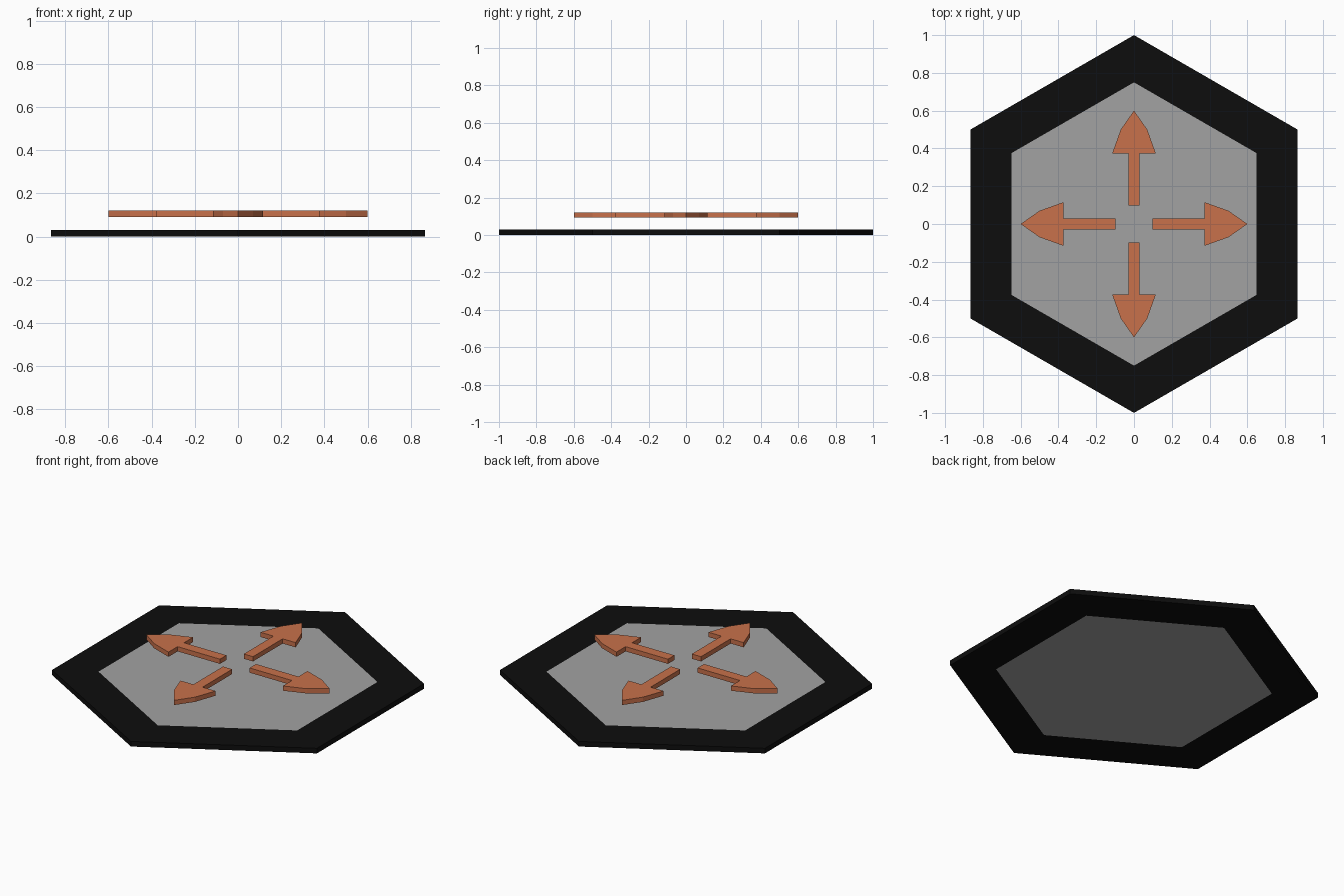
import bpy, bmesh
from math import sin, cos, pi
from mathutils import Matrix

if "Cube" in bpy.data.objects:
    bpy.data.objects.remove(bpy.data.objects["Cube"])


def material(name, color):
    m = bpy.data.materials.new(name)
    m.diffuse_color = (*color, 1)
    m.use_nodes = True
    m.node_tree.nodes["Principled BSDF"].inputs["Base Color"].default_value = m.diffuse_color
    return m


def finish(name, bm, mats):
    bmesh.ops.recalc_face_normals(bm, faces=bm.faces)
    me = bpy.data.meshes.new(name)
    bm.to_mesh(me)
    bm.free()
    for m in mats:
        me.materials.append(m)
    ob = bpy.data.objects.new(name, me)
    bpy.context.collection.objects.link(ob)
    return ob


black = material("black", (0.004, 0.004, 0.004))
grey = material("grey", (0.36, 0.36, 0.36))
orange = material("orange", (0.58, 0.165, 0.07))

# Hexagonal tile: black border with a flush grey panel on both faces
bm = bmesh.new()
rings = {}
for z in (0, 0.03):
    for r in (1, 0.75):
        rings[r, z] = [bm.verts.new((r * sin(i * pi / 3), r * cos(i * pi / 3), z))
                       for i in range(6)]


def bridge(a, b):
    for i in range(6):
        j = (i + 1) % 6
        bm.faces.new((a[i], a[j], b[j], b[i]))


for z in (0, 0.03):
    bridge(rings[1, z], rings[0.75, z])
    bm.faces.new(rings[0.75, z]).material_index = 1
bridge(rings[1, 0], rings[1, 0.03])
finish("hex_tile", bm, [black, grey])

# Four floating arrows pointing outward, from one half outline (half width, distance)
half = [(0.03, 0.097), (0.03, 0.374), (0.115, 0.374), (0.07, 0.5)]
outline = half + [(0, 0.6)] + [(-x, y) for x, y in reversed(half)]
for i, side in enumerate(("back", "left", "front", "right")):
    bm = bmesh.new()
    face = bm.faces.new([bm.verts.new((x, y, 0.092)) for x, y in outline])
    top = bmesh.ops.extrude_face_region(bm, geom=[face], use_keep_orig=True)["geom"]
    bmesh.ops.translate(bm, vec=(0, 0, 0.028),
                        verts=[v for v in top if isinstance(v, bmesh.types.BMVert)])
    bmesh.ops.rotate(bm, verts=bm.verts, matrix=Matrix.Rotation(i * pi / 2, 3, 'Z'))
    finish("arrow_" + side, bm, [orange])
